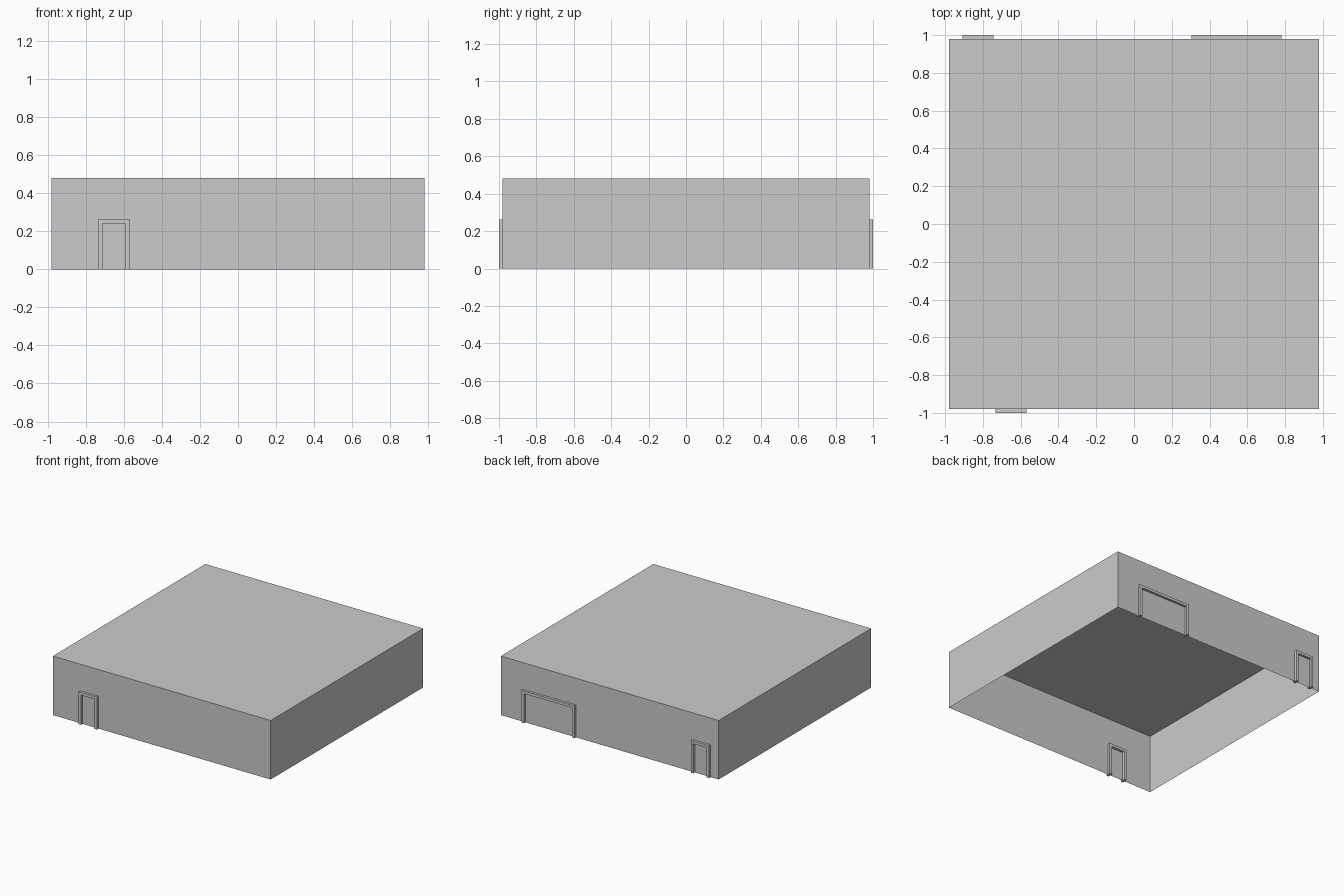
import bpy
import bmesh

HALF = 0.98      # half width of the building
HEIGHT = 0.48
DOOR_TOP = 0.263
BAR = 0.022      # width of the frame bars
REACH = 0.02     # how far the frames stand out on each side of the wall

if "Cube" in bpy.data.objects:
    bpy.data.objects.remove(bpy.data.objects["Cube"], do_unlink=True)

grey = bpy.data.materials.new("plain_grey")
grey.use_nodes = True
grey.diffuse_color = (0.6, 0.6, 0.6, 1)
grey.node_tree.nodes["Principled BSDF"].inputs["Base Color"].default_value = (0.6, 0.6, 0.6, 1)


def add_object(name, bm):
    mesh = bpy.data.meshes.new(name)
    bm.to_mesh(mesh)
    bm.free()
    mesh.materials.append(grey)
    obj = bpy.data.objects.new(name, mesh)
    bpy.context.collection.objects.link(obj)
    return obj


# Building shell: thin walls and flat roof, open underneath
bm = bmesh.new()
bmesh.ops.create_cube(bm, size=1)
for v in bm.verts:
    v.co.x *= 2 * HALF
    v.co.y *= 2 * HALF
    v.co.z = (v.co.z + 0.5) * HEIGHT
floor = [f for f in bm.faces if f.normal.z < -0.9]
bmesh.ops.delete(bm, geom=floor, context='FACES_ONLY')
add_object("walls_and_roof", bm)


# Door frame: an upside-down U profile pushed through the wall
def door_frame(name, x0, x1, wall_y):
    a, b, top = x0 + BAR, x1 - BAR, DOOR_TOP - BAR
    profile = [(x0, 0), (a, 0), (a, top), (b, top),
               (b, 0), (x1, 0), (x1, DOOR_TOP), (x0, DOOR_TOP)]
    bm = bmesh.new()
    face = bm.faces.new([bm.verts.new((x, wall_y - REACH, z)) for x, z in profile])
    out = bmesh.ops.extrude_face_region(bm, geom=[face], use_keep_orig=True)
    moved = [g for g in out["geom"] if isinstance(g, bmesh.types.BMVert)]
    bmesh.ops.translate(bm, verts=moved, vec=(0, 2 * REACH, 0))
    bmesh.ops.recalc_face_normals(bm, faces=bm.faces)
    add_object(name, bm)


door_frame("front_door_frame", -0.733, -0.569, -HALF)
door_frame("back_door_frame", -0.907, -0.743, HALF)
door_frame("back_gate_frame", 0.304, 0.78, HALF)
